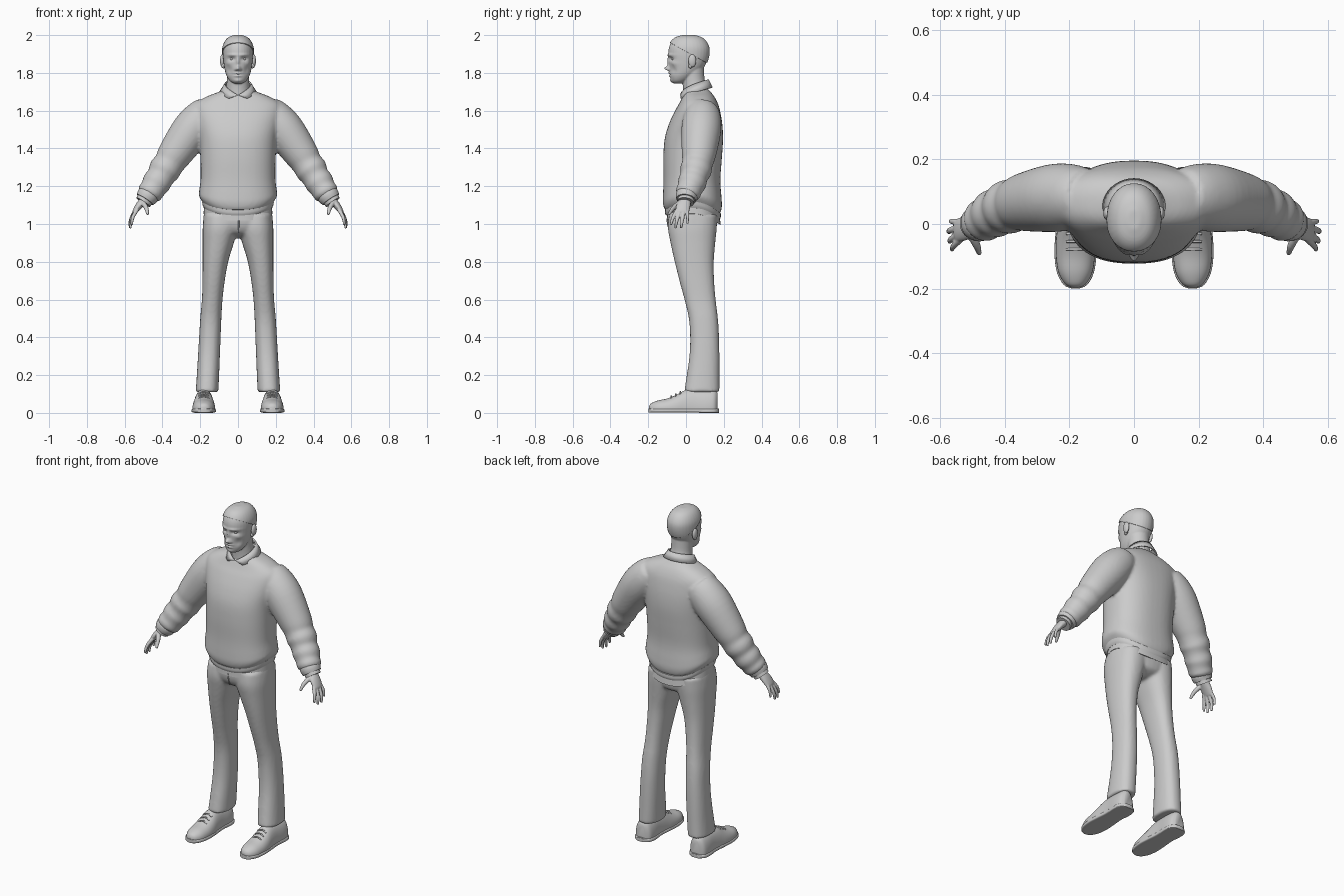
import bpy, bmesh, math
from mathutils import Vector

if "Cube" in bpy.data.objects:
    bpy.data.objects.remove(bpy.data.objects["Cube"])

GREY = (0.6, 0.6, 0.6, 1)
mat = bpy.data.materials.new("light grey")
mat.use_nodes = True
mat.diffuse_color = GREY
mat.node_tree.nodes["Principled BSDF"].inputs["Base Color"].default_value = GREY
X, Y, Z = Vector((1, 0, 0)), Vector((0, 1, 0)), Vector((0, 0, 1))


def finish(name, bm, angle=50):
    bmesh.ops.recalc_face_normals(bm, faces=bm.faces)
    me = bpy.data.meshes.new(name)
    bm.to_mesh(me)
    bm.free()
    me.materials.append(mat)
    ob = bpy.data.objects.new(name, me)
    bpy.context.collection.objects.link(ob)
    shade(ob, angle)
    return ob


def shade(ob, angle):
    bpy.ops.object.select_all(action="DESELECT")
    ob.select_set(True)
    bpy.context.view_layer.objects.active = ob
    bpy.ops.object.shade_smooth_by_angle(angle=math.radians(angle))


def spline(rows, sub):
    """Catmull-Rom through rows of numbers."""
    out = []
    for i in range(len(rows) - 1):
        quad = zip(rows[max(i - 1, 0)], rows[i], rows[i + 1], rows[min(i + 2, len(rows) - 1)])
        quad = list(quad)
        for k in range(sub):
            t = k / sub
            out.append([b + t / 2 * (c - a + t * (2 * a - 5 * b + 4 * c - d + t * (3 * (b - c) + d - a)))
                        for a, b, c, d in quad])
    return out + [list(rows[-1])]


def loft(name, rows, axes=None, power=2, n=32, sub=4, warp=None, angle=50):
    """Skin rings (x, y, z, ru, rv); axes None means across the path."""
    rows = spline(rows, sub)
    pts = [Vector(r[:3]) for r in rows]
    bm, rings = bmesh.new(), []
    for i, r in enumerate(rows):
        if axes:
            u, v = axes
        else:
            t = (pts[min(i + 1, len(pts) - 1)] - pts[max(i - 1, 0)]).normalized()
            u = t.cross(Y).normalized()
            v = u.cross(t)
        ring = []
        for k in range(n):
            a = math.tau * k / n
            c, s = (math.copysign(abs(f) ** (2 / power), f) for f in (math.cos(a), math.sin(a)))
            co = pts[i] + u * c * r[3] + v * s * r[4]
            ring.append(bm.verts.new(warp(co) if warp else co))
        rings.append(ring)
    for p, q in zip(rings, rings[1:]):
        for k in range(n):
            bm.faces.new((p[k], p[k - 1], q[k - 1], q[k]))
    bm.faces.new(rings[0])
    bm.faces.new(rings[-1])
    return finish(name, bm, angle)


def body(name, rows, **kw):
    """Upright loft from rows (z, x0, x1, y0, y1)."""
    return loft(name, [((a + b) / 2, (c + d) / 2, z, (b - a) / 2, (d - c) / 2)
                       for z, a, b, c, d in rows], axes=(X, Y), **kw)


def tube(name, points, s=1, **kw):
    """Round tube from (x, y, z, r) points, on side s."""
    return loft(name, [(x * s, y, z, r, r) for x, y, z, r in points], **kw)


def ball(name, centre, size):
    bm = bmesh.new()
    bmesh.ops.create_uvsphere(bm, u_segments=20, v_segments=12, radius=1)
    for v in bm.verts:
        v.co = Vector(centre) + Vector(a * b for a, b in zip(v.co, size))
    return finish(name, bm)


def fuse(name, parts, voxel, smooth):
    """Merge overlapping parts into one soft skin."""
    bpy.ops.object.select_all(action="DESELECT")
    for p in parts:
        p.select_set(True)
    ob = bpy.context.view_layer.objects.active = parts[0]
    bpy.ops.object.join()
    ob.name = name
    m = ob.modifiers.new("skin", "REMESH")
    m.mode, m.voxel_size = "VOXEL", voxel
    m = ob.modifiers.new("soften", "SMOOTH")
    m.factor, m.iterations = 0.5, smooth
    dg = bpy.context.evaluated_depsgraph_get()
    me = bpy.data.meshes.new_from_object(ob.evaluated_get(dg))
    ob.modifiers.clear()
    ob.data = me
    me.materials.clear()
    me.materials.append(mat)
    shade(ob, 60)
    return ob


def droop(co):
    """Lower the hem at the front and back."""
    d = co.y - 0.035
    fade = min(max((1.25 - co.z) / 0.12, 0), 1)
    return co - Z * fade * d * d * (2.0 if d < 0 else 2.8)


def wide(rows):
    return [(z, -w, w, f, b) for z, w, f, b in rows]


# Sweater: torso and sleeves in one skin
ARM = [(.15, .085, 1.6, .085), (.19, .085, 1.56, .1), (.25, .08, 1.49, .105), (.335, .068, 1.37, .091),
       (.365, .06, 1.32, .081), (.39, .052, 1.285, .084), (.41, .042, 1.25, .073), (.432, .032, 1.218, .076),
       (.45, .02, 1.187, .067), (.468, .01, 1.162, .067), (.478, .004, 1.145, .052)]
parts = [body("torso", wide([(1.1, .175, -.1, .172), (1.12, .19, -.112, .182), (1.15, .207, -.122, .19),
                             (1.18, .205, -.122, .188), (1.24, .198, -.119, .182), (1.35, .199, -.12, .19),
                             (1.45, .205, -.113, .196), (1.53, .22, -.09, .192), (1.6, .232, -.058, .18),
                             (1.64, .222, -.035, .168), (1.675, .165, -.018, .15), (1.7, .1, -.005, .13),
                             (1.715, .07, .005, .118)]), power=2.4, n=48, warp=droop)]
parts += [tube("sleeve", ARM, s) for s in (1, -1)]
fuse("sweater", parts, .009, 4)
body("sweater_rib", wide([(1.085, .181, -.106, .18), (1.1, .187, -.111, .184), (1.118, .19, -.112, .184)]),
     power=2.3, n=48, warp=droop)
body("shirt_tail", wide([(1.055, .182, -.102, .184), (1.1, .18, -.1, .178)]), power=2.3, n=48, warp=droop)

# Trousers: hips and legs in one skin
LEG = [(1.05, .0, .18, -.09, .165), (.98, .0, .187, -.096, .163), (.9, .022, .187, -.082, .155),
       (.8, .052, .187, -.06, .147), (.7, .07, .188, -.035, .149), (.6, .082, .191, -.008, .157),
       (.5, .088, .2, .015, .169), (.4, .092, .206, .022, .175), (.3, .096, .212, .018, .177),
       (.2, .1, .218, .004, .177), (.11, .104, .224, -.01, .177)]
parts = [body("hips", wide([(1.1, .172, -.09, .165), (1.04, .183, -.1, .167), (.99, .18, -.095, .163),
                            (.95, .13, -.07, .15), (.925, .05, -.01, .1)]), power=2.2)]
parts += [body("leg", [(z, min(s * a, s * b), max(s * a, s * b), c, d) for z, a, b, c, d in LEG],
               power=2.3) for s in (1, -1)]
fuse("trousers", parts, .009, 4)
tube("fly_seam", [(.004, -.1, 1.03, .003), (.004, -.096, .99, .003), (.002, -.078, .955, .003)], n=8)

# Head, neck and facial relief
parts = [body("skull", wide([(1.744, .022, -.066, -.02), (1.757, .043, -.078, .01), (1.785, .061, -.085, .05),
                             (1.82, .071, -.088, .088), (1.86, .077, -.091, .11), (1.9, .08, -.094, .12),
                             (1.935, .078, -.09, .119), (1.965, .066, -.076, .104), (1.985, .047, -.052, .08),
                             (1.996, .018, -.015, .042)]), power=2.1),
         tube("neck", [(0, .055, 1.62, .07), (0, .05, 1.7, .065), (0, .04, 1.76, .059), (0, .035, 1.83, .06)])]
head = fuse("head", parts, .0045, 3)
RELIEF = [(0, 1.86, .009, .025, -.009), (0, 1.824, .012, .012, -.026), (.012, 1.818, .008, .007, -.009),
          (.033, 1.874, .018, .01, .012), (.03, 1.895, .028, .007, -.006), (0, 1.799, .02, .005, -.008),
          (0, 1.7915, .022, .003, .004), (0, 1.784, .017, .005, -.007), (0, 1.758, .02, .01, -.005),
          (.046, 1.815, .014, .02, .007), (.055, 1.85, .014, .012, -.005)]
for v in head.data.vertices:
    if v.co.y < -.015 and v.co.z > 1.735:
        x, z = abs(v.co.x), v.co.z
        v.co.y += sum(d * math.exp(-((x - cx) / rx) ** 2 - ((z - cz) / rz) ** 2) for cx, cz, rx, rz, d in RELIEF)
for s, side in ((1, "left"), (-1, "right")):
    ball(side + "_eye", (s * .032, -.062, 1.874), (.013, .014, .009))
    ball(side + "_ear", (s * .083, .033, 1.864), (.012, .021, .034))
    ball(side + "_ear_lobe", (s * .078, .024, 1.838), (.01, .012, .014))

# Hair: raised copy of the scalp above a sloping hairline
bm = bmesh.new()
bm.from_mesh(head.data)
bmesh.ops.bisect_plane(bm, geom=bm.verts[:] + bm.edges[:] + bm.faces[:], plane_co=(0, -.08, 1.957),
                       plane_no=(0, .55, 1), clear_inner=True)
hair = finish("hair", bm)
m = hair.modifiers.new("thickness", "SOLIDIFY")
m.thickness, m.offset = .005, 1

# Shirt collar: folded strip with two front points
bm, strips = bmesh.new(), []
STEPS = 16
for s in (1, -1):
    prev = None
    for k in range(STEPS + 1):
        a = math.pi * k / STEPS
        b = .55 + (math.pi - .55) * k / STEPS
        rise = math.sqrt((1 - math.cos(a)) / 2)
        pair = [bm.verts.new((s * .068 * math.sin(a), .045 - .072 * math.cos(a), 1.682 + .082 * rise)),
                bm.verts.new((s * .095 * math.sin(b), .05 - .088 * math.cos(b), 1.664 + .058 * rise))]
        if prev:
            bm.faces.new((prev[0], prev[1], pair[1], pair[0]))
        prev = pair
bmesh.ops.remove_doubles(bm, verts=bm.verts, dist=.0005)
collar = finish("shirt_collar", bm, 40)
m = collar.modifiers.new("thickness", "SOLIDIFY")
m.thickness, m.offset = .008, 0

# Hands, cuffs and shoes, one per side
FINGERS = [[(.535, -.045, 1.075, .011), (.557, -.068, 1.035, .0095), (.563, -.08, .995, .006)],
           [(.54, -.03, 1.07, .011), (.566, -.048, 1.02, .0095), (.569, -.056, .977, .006)],
           [(.543, -.012, 1.07, .011), (.569, -.02, 1.02, .0095), (.572, -.026, .979, .006)],
           [(.54, .005, 1.075, .01), (.562, .008, 1.04, .0085), (.567, .008, 1.002, .006)],
           [(.505, -.03, 1.115, .014), (.486, -.066, 1.085, .012), (.478, -.092, 1.05, .007)]]
for s, side in ((1, "left"), (-1, "right")):
    parts = [loft("palm", [(s * x, y, z, a, b) for x, y, z, a, b in
                           [(.475, .004, 1.155, .024, .03), (.5, -.002, 1.125, .022, .03),
                            (.525, -.014, 1.095, .019, .037), (.546, -.02, 1.065, .013, .035),
                            (.55, -.021, 1.055, .006, .028)]])]
    parts += [tube("finger", f, s, n=12) for f in FINGERS]
    fuse(side + "_hand", parts, .0035, 2)
    tube(side + "_sleeve_rib", [(.465, .012, 1.168, .053), (.478, .004, 1.15, .058),
                                (.492, 0, 1.129, .052)], s)
    tube(side + "_shirt_cuff", [(.478, .004, 1.15, .044), (.502, -.002, 1.115, .044)], s)

    cx = s * .181
    # Upper: half height per station, flattened on the ground
    loft(side + "_shoe", [(cx, y, .02, w, h) for y, w, h in
                          [(-.196, .012, .014), (-.185, .032, .03), (-.15, .052, .045), (-.1, .06, .056),
                           (-.05, .06, .076), (-.005, .055, .1), (.05, .052, .108), (.11, .054, .105),
                           (.15, .048, .1), (.168, .025, .085)]],
         axes=(X, Z), power=2.2, warp=lambda c: Vector((c.x, c.y, max(c.z, .012))))
    loft(side + "_sole", [(cx, y, .012, w, .011) for y, w in
                          [(-.199, .012), (-.188, .036), (-.15, .057), (-.09, .065), (-.02, .061),
                           (.04, .056), (.12, .058), (.155, .049), (.174, .024)]], axes=(X, Z), power=5)
    loft(side + "_heel", [(cx, y, .01, w, .01) for y, w in [(.07, .056), (.12, .059), (.155, .05), (.175, .024)]],
         axes=(X, Z), power=6)
    for i in range(3):
        y, z = -.078 + i * .024, .088 + i * .012
        tube(f"{side}_lace_{i + 1}", [(cx - .028, y, z - .012, .004), (cx, y, z, .004),
                                      (cx + .028, y, z - .012, .004)], n=8)
